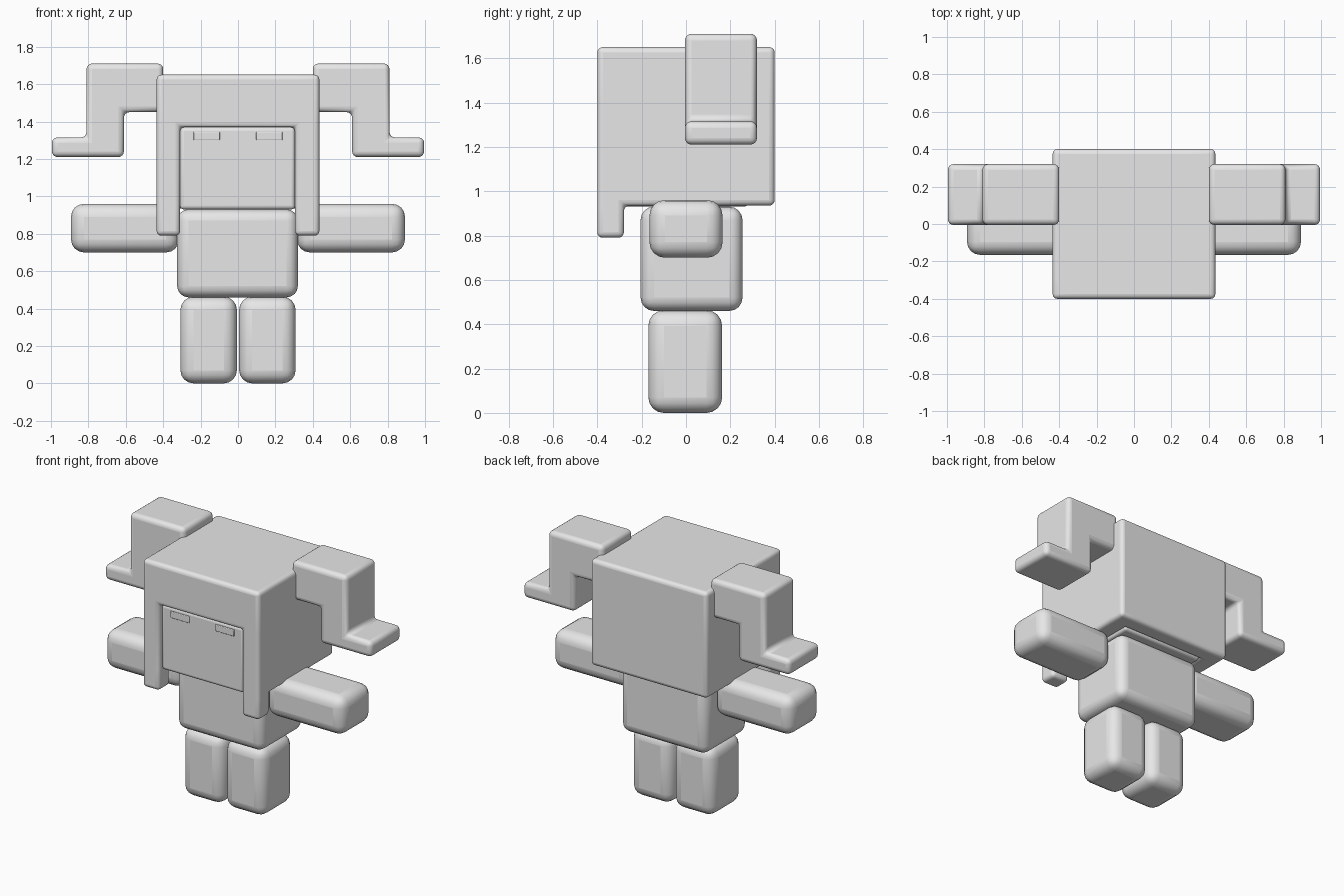
import bpy, bmesh, math

if "Cube" in bpy.data.objects:
    bpy.data.objects.remove(bpy.data.objects["Cube"])

grey = bpy.data.materials.new("light_grey")
grey.diffuse_color = (0.8, 0.8, 0.8, 1)
grey.use_nodes = True
grey.node_tree.nodes["Principled BSDF"].inputs["Base Color"].default_value = grey.diffuse_color


def finish(name, bm, bevel, segments=4):
    """Turn a bmesh into a smooth-shaded object with rounded edges."""
    bmesh.ops.recalc_face_normals(bm, faces=bm.faces)
    mesh = bpy.data.meshes.new(name)
    bm.to_mesh(mesh)
    bm.free()
    mesh.materials.append(grey)
    obj = bpy.data.objects.new(name, mesh)
    bpy.context.collection.objects.link(obj)
    mod = obj.modifiers.new("rounding", 'BEVEL')
    mod.width, mod.segments = bevel, segments
    mod.limit_method, mod.angle_limit = 'ANGLE', math.radians(40)
    bpy.ops.object.select_all(action='DESELECT')
    obj.select_set(True)
    bpy.context.view_layer.objects.active = obj
    bpy.ops.object.shade_smooth_by_angle(angle=math.radians(40))
    return obj


def box(name, x, y, z, bevel, segments=4):
    bm = bmesh.new()
    bmesh.ops.create_cube(bm, size=1)
    for v in bm.verts:
        v.co = [r[0] if c < 0 else r[1] for c, r in zip(v.co, (x, y, z))]
    return finish(name, bm, bevel, segments)


def cells(name, xs, ys, zs, filled, bevel):
    """Solid made of the filled cells of an uneven grid, outer faces only."""
    bm = bmesh.new()
    verts = {}
    planes = (xs, ys, zs)
    size = [len(p) - 1 for p in planes]

    def solid(c):
        return all(0 <= c[a] < size[a] for a in range(3)) and filled(*c)

    def vert(k):
        if k not in verts:
            verts[k] = bm.verts.new([p[i] for p, i in zip(planes, k)])
        return verts[k]

    for c in ((i, j, k) for i in range(size[0]) for j in range(size[1]) for k in range(size[2])):
        if not solid(c):
            continue
        for a in range(3):
            for side in (0, 1):
                n = list(c)
                n[a] += 2 * side - 1
                if solid(n):
                    continue
                u, w = (a + 1) % 3, (a + 2) % 3
                corners = []
                for du, dw in ((0, 0), (1, 0), (1, 1), (0, 1)):
                    k = list(c)
                    k[a] += side
                    k[u] += du
                    k[w] += dw
                    corners.append(vert(tuple(k)))
                bm.faces.new(corners if side else corners[::-1])
    bmesh.ops.dissolve_limit(bm, angle_limit=0.01, verts=bm.verts, edges=bm.edges)
    return finish(name, bm, bevel)


def horn(name, s):
    """Stepped side horn, extruded from its front outline."""
    outline = [(0.40, 1.45), (0.61, 1.45), (0.61, 1.21), (0.995, 1.21),
               (0.995, 1.315), (0.81, 1.315), (0.81, 1.71), (0.40, 1.71)]
    bm = bmesh.new()
    face = bm.faces.new([bm.verts.new((s * x, -0.005, z)) for x, z in outline])
    new = bmesh.ops.extrude_face_region(bm, geom=[face])["geom"]
    bmesh.ops.translate(bm, vec=(0, 0.325, 0),
                        verts=[v for v in new if isinstance(v, bmesh.types.BMVert)])
    return finish(name, bm, 0.03)


def sided(s, a, b):
    return sorted((s * a, s * b))


# Hair: a thick shell, open at the face and below, with two long front locks
cells("hair", (-0.435, -0.31, 0.305, 0.435), (-0.4, -0.28, 0.28, 0.4), (0.79, 0.935, 1.37, 1.65),
      lambda i, j, k: k == 2 or (k == 1 and (i != 1 or j == 2)) or (k == 0 and i != 1 and j == 0),
      0.025)

# Head filling the shell, and torso
box("head", (-0.31, 0.305), (-0.375, 0.28), (0.93, 1.37), 0.02)
box("torso", (-0.325, 0.32), (-0.205, 0.255), (0.46, 0.93), 0.06)

# Mirrored pairs
for side, s in (("left", -1), ("right", 1)):
    horn(side + "_horn", s)
    box(side + "_arm", sided(s, 0.315, 0.893), (-0.165, 0.165), (0.70, 0.96), 0.07)
    box(side + "_leg", sided(s, 0.006, 0.308), (-0.17, 0.163), (0, 0.463), 0.07)
    box(side + "_eye", sided(s, 0.097, 0.238), (-0.383, -0.374), (1.30, 1.345), 0.004, 2)
